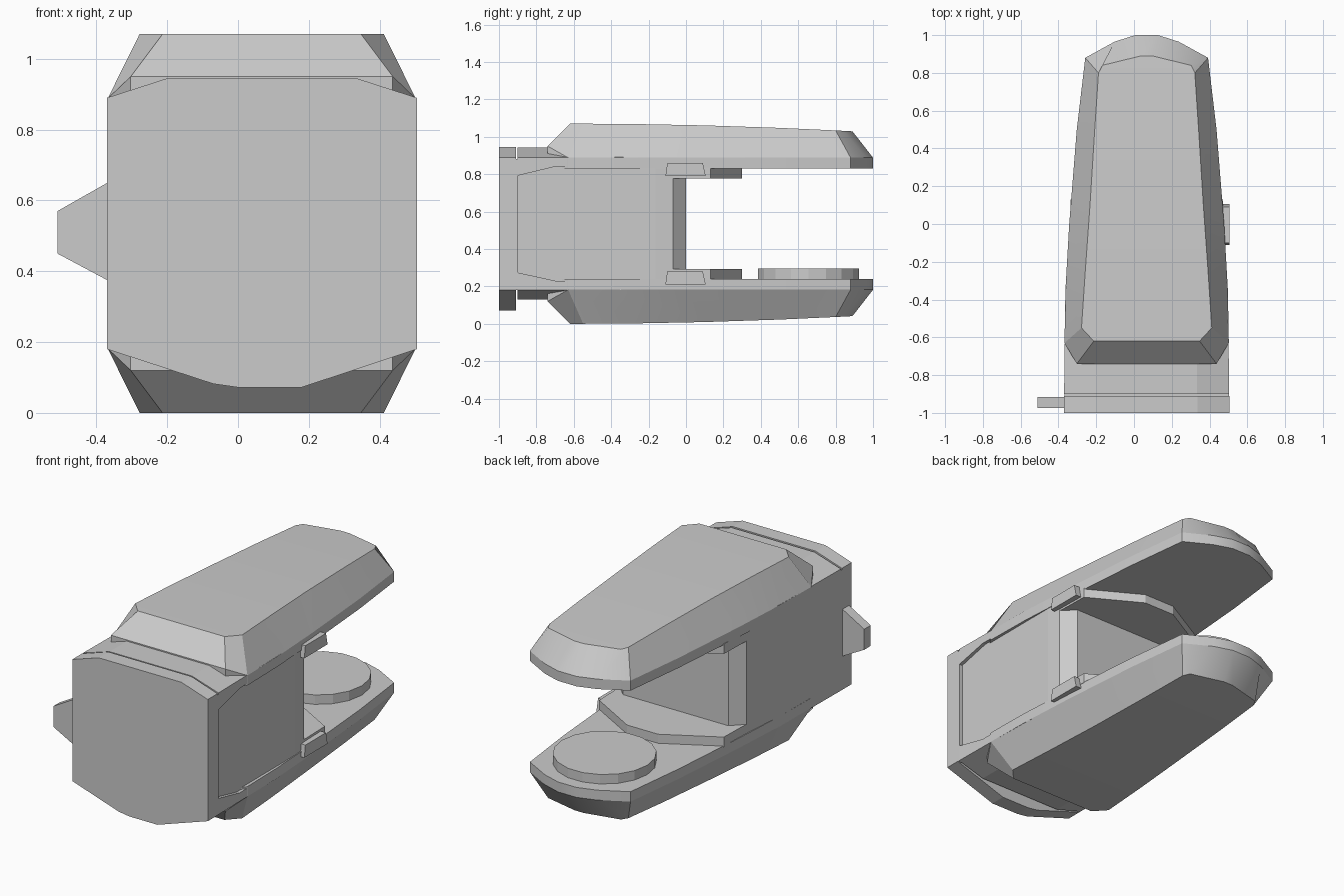
import bpy, bmesh, math

cube = bpy.data.objects.get("Cube")
if cube:
    bpy.data.objects.remove(cube)

CX, MID = 0.067, 0.535      # centre line of the jaws, mirror height

grey = bpy.data.materials.new("plain grey")
grey.use_nodes = True
colour = (0.6, 0.6, 0.6, 1)
grey.diffuse_color = colour
grey.node_tree.nodes["Principled BSDF"].inputs["Base Color"].default_value = colour


def finish(name, bm, smooth=None):
    bmesh.ops.recalc_face_normals(bm, faces=bm.faces)
    mesh = bpy.data.meshes.new(name)
    bm.to_mesh(mesh)
    bm.free()
    ob = bpy.data.objects.new(name, mesh)
    bpy.context.collection.objects.link(ob)
    mesh.materials.append(grey)
    if smooth:
        bpy.ops.object.select_all(action='DESELECT')
        ob.select_set(True)
        bpy.context.view_layer.objects.active = ob
        bpy.ops.object.shade_smooth_by_angle(angle=math.radians(smooth))
    return ob


def loft(bm, rings, caps=True):
    loops = [[bm.verts.new(p) for p in ring] for ring in rings]
    n = len(loops[0])
    for a, b in zip(loops, loops[1:]):
        for i in range(n):
            j = (i + 1) % n
            bm.faces.new((a[i], a[j], b[j], b[i]))
    if caps:
        bm.faces.new(loops[0])
        bm.faces.new(loops[-1])
    return loops


def prism(name, profile, axis, lo, hi):
    """Extrude a 2D profile along an axis between lo and hi."""
    place = {'x': lambda a, b, t: (t, a, b),
             'y': lambda a, b, t: (a, t, b),
             'z': lambda a, b, t: (a, b, t)}[axis]
    bm = bmesh.new()
    loft(bm, [[place(a, b, t) for a, b in profile] for t in (lo, hi)])
    return finish(name, bm)


# Tapered jaws: half outlines (half width, y) mirrored about the centre line
OUTER = [(.37, -.74), (.435, -.63), (.43, -.35), (.41, 0),
         (.37, .5), (.325, .88), (.17, .965), (.06, 1)]
INNER = [(.28, -.62), (.345, -.55), (.325, -.25), (.3, .1),
         (.275, .5), (.255, .8), (.235, .84), (.03, .89)]


def jaw(name, flip):
    def ring(half, height):
        pts = [(CX + w, y, height(y)) for w, y in half]
        pts += [(CX - w, y, height(y)) for w, y in reversed(half)]
        return [(x, y, 2 * MID - z if flip else z) for x, y, z in pts]

    bm = bmesh.new()
    loops = loft(bm, [ring(OUTER, lambda y: .83),
                      ring(OUTER, lambda y: .95 if y < -.7 else .888),
                      ring(INNER, lambda y: 1.07 - .018 * (y + .62) ** 2)], caps=False)
    for loop in (loops[0], loops[-1]):      # caps in rows across the jaw
        n = len(loop)
        for i in range(n // 2 - 1):
            bm.faces.new((loop[i], loop[i + 1], loop[n - 2 - i], loop[n - 1 - i]))
    return finish(name, bm, 20)


jaw("upper_jaw", False)
jaw("lower_jaw", True)

# Body with chamfered back corners
def section(y, w):
    half = [(w, .18), (w, .89), (w * .61, .943)]
    right = [(w * .61, .13)] + half
    return [(CX + a, y, z) for a, z in right] + [(CX - a, y, z) for a, z in reversed(right)]


bm = bmesh.new()
loft(bm, [section(-.9, .437), section(-.35, .43), section(-.07, .409), section(0, .34)])
body = finish("body", bm)

# Recessed panel on the right-hand side of the body
cutter = prism("panel_cutter", [(-.95, .285), (-.7, .23), (.1, .23),
                                (.1, .84), (-.7, .84), (-.95, .78)], 'x', .483, .6)
cutter.hide_render = True
cutter.hide_set(True)
cut = body.modifiers.new("panel", 'BOOLEAN')
cut.object = cutter
cut.solver = 'EXACT'

# Front plate, and the narrow neck that leaves a groove behind it
prism("front_plate", [(-.37, .18), (-.07, .082), (0, .072), (.18, .072), (.505, .18),
                      (.505, .89), (.335, .945), (-.2, .945), (-.37, .89)], 'y', -1, -.91)
prism("plate_neck", [(-.369, .18), (.503, .18), (.503, .88), (-.369, .88)], 'y', -.95, -.898)

# Side lug
prism("side_lug", [(-.36, .37), (-.51, .45), (-.51, .57), (-.36, .655)], 'y', -.975, -.915)

# Web pads and hinge blocks at both jaws
PAD = [(.475, -.07), (.47, .13), (.17, .3), (-.03, .3), (-.335, .13), (-.341, -.07)]
for side, pad_z, hinge_z in (("upper", .778, .79), ("lower", .235, .21)):
    prism(side + "_web_pad", PAD, 'z', pad_z, pad_z + .058)
    prism(side + "_hinge_block", [(-.11, hinge_z), (.105, hinge_z),
                                  (.09, hinge_z + .07), (-.1, hinge_z + .07)], 'x', .44, .505)

# Round pad on the lower jaw
disc = [(CX + .275 * math.cos(math.tau * i / 18), .655 + .275 * math.sin(math.tau * i / 18))
        for i in range(18)]
prism("round_pad", disc, 'z', .23, .295)
